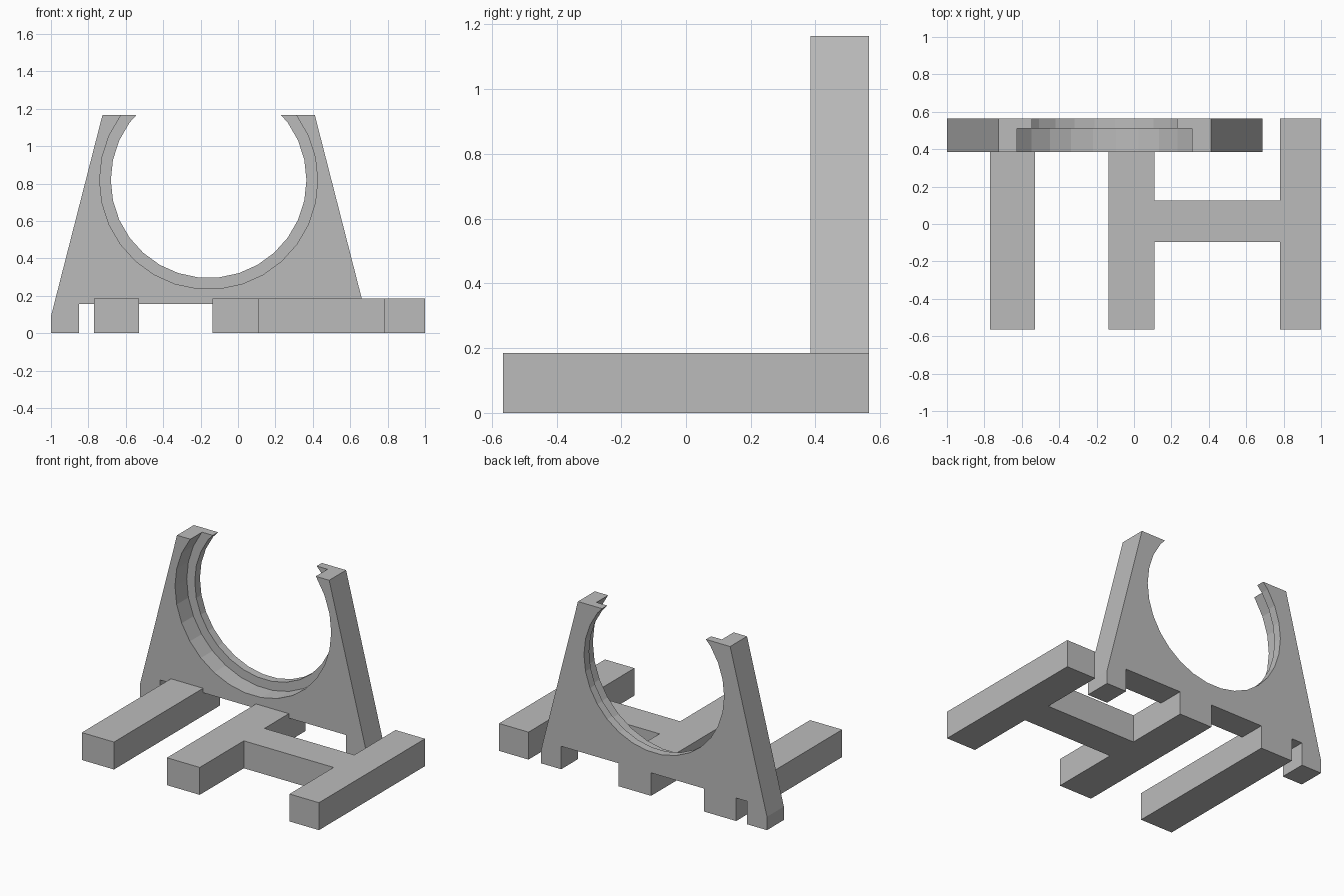
import bpy
import bmesh
from math import cos, sin, tau

if "Cube" in bpy.data.objects:
    bpy.data.objects.remove(bpy.data.objects["Cube"], do_unlink=True)

grey = bpy.data.materials.new("plain_grey")
grey.use_nodes = True
colour = (0.5, 0.5, 0.5, 1)
grey.diffuse_color = colour
grey.node_tree.nodes["Principled BSDF"].inputs["Base Color"].default_value = colour

BACK, FRONT, LIP = 0.565, 0.385, 0.51   # depth positions of the plate
BEAM_TOP = 0.185
MID = -0.157                            # centre line of the plate


def prism(name, points, direction):
    """Extrude a closed flat outline along a direction."""
    bm = bmesh.new()
    face = bm.faces.new([bm.verts.new(p) for p in points])
    moved = bmesh.ops.extrude_face_region(bm, geom=[face])["geom"]
    bmesh.ops.translate(bm, vec=direction,
                        verts=[v for v in moved if isinstance(v, bmesh.types.BMVert)])
    bmesh.ops.recalc_face_normals(bm, faces=bm.faces)
    mesh = bpy.data.meshes.new(name)
    bm.to_mesh(mesh)
    bm.free()
    mesh.materials.append(grey)
    obj = bpy.data.objects.new(name, mesh)
    bpy.context.collection.objects.link(obj)
    return obj


def beam(name, x0, x1, y0=-BACK, y1=BACK):
    outline = [(x0, y0, 0), (x1, y0, 0), (x1, y1, 0), (x0, y1, 0)]
    return prism(name, outline, (0, 0, BEAM_TOP))


def bore(name, radius, y0, y1):
    ring = [(MID + radius * cos(tau * i / 30), y0, 0.818 + radius * sin(tau * i / 30))
            for i in range(30)]
    return prism(name, ring, (0, y1 - y0, 0))


def combine(target, tool, operation):
    mod = target.modifiers.new(operation.lower(), 'BOOLEAN')
    mod.operation, mod.object, mod.solver = operation, tool, 'EXACT'
    tool.hide_render = True
    bpy.context.view_layer.objects.active = target
    bpy.ops.object.modifier_apply(modifier=mod.name)
    bpy.data.objects.remove(tool, do_unlink=True)


# Upright plate with a foot at each lower corner
half = [(0.568, 1.165), (0.843, 0.09), (0.843, 0), (0.693, 0), (0.693, 0.155)]
outline = [(MID + x, FRONT, z) for x, z in half]
outline += [(MID - x, FRONT, z) for x, z in reversed(half)]
stand = prism("cradle_stand", outline, (0, BACK - FRONT, 0))

# Stepped round opening: wide in front, a narrower lip at the back
combine(stand, bore("wide_bore", 0.583, FRONT - 0.1, LIP), 'DIFFERENCE')
combine(stand, bore("lip_bore", 0.523, FRONT - 0.1, BACK + 0.1), 'DIFFERENCE')

# Floor beams, two of them joined by a crossbar
for part in (beam("right_beam", -0.77, -0.53),
             beam("middle_beam", -0.135, 0.11),
             beam("left_beam", 0.78, 1.0),
             beam("crossbar", 0.05, 0.85, -0.095, 0.125)):
    combine(stand, part, 'UNION')

# Merge coplanar faces left by the joins
bm = bmesh.new()
bm.from_mesh(stand.data)
bmesh.ops.remove_doubles(bm, verts=bm.verts, dist=0.0001)
bmesh.ops.dissolve_limit(bm, angle_limit=0.01, verts=bm.verts, edges=bm.edges)
bm.to_mesh(stand.data)
bm.free()
